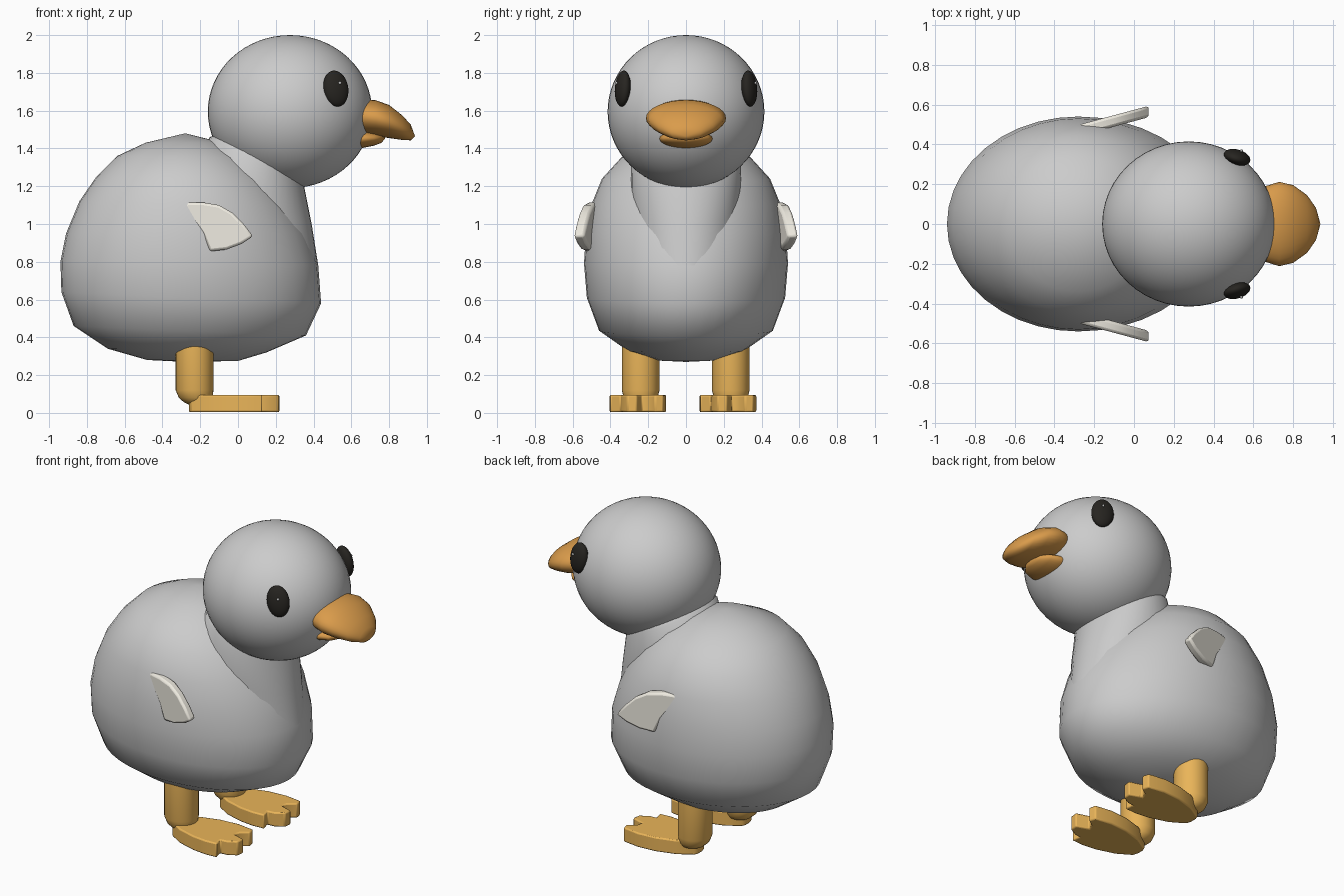
import bpy, bmesh, math
from mathutils import Matrix, Vector

if "Cube" in bpy.data.objects:
    bpy.data.objects.remove(bpy.data.objects["Cube"])


def material(name, rgb):
    m = bpy.data.materials.new(name)
    m.diffuse_color = (*rgb, 1)
    m.use_nodes = True
    m.node_tree.nodes["Principled BSDF"].inputs["Base Color"].default_value = m.diffuse_color
    return m


ORANGE = material("beak_orange", (0.70, 0.33, 0.07))
YELLOW = material("foot_orange", (0.82, 0.46, 0.10))
BLACK = material("eye_black", (0.02, 0.018, 0.015))
WHITE = material("glint_white", (1, 1, 1))
CREAM = material("wing_cream", (0.85, 0.82, 0.74))


def finish(name, bm, mat=None, bevel=0, angle=40):
    bmesh.ops.recalc_face_normals(bm, faces=bm.faces)
    me = bpy.data.meshes.new(name)
    bm.to_mesh(me)
    bm.free()
    me.shade_smooth()
    me.set_sharp_from_angle(angle=math.radians(angle))
    ob = bpy.data.objects.new(name, me)
    bpy.context.collection.objects.link(ob)
    if mat:
        me.materials.append(mat)
    if bevel:
        b = ob.modifiers.new("bevel", 'BEVEL')
        b.width, b.segments = bevel, 2
        b.limit_method = 'ANGLE'
        b.angle_limit = math.radians(40)
    return ob


def skin(name, rings, mat=None, poles=(None, None)):
    """Skin closed rings of points, ending in a pole point or a flat cap."""
    bm = bmesh.new()
    loops = [[bm.verts.new(p) for p in r] for r in rings]
    n = len(loops[0])
    for a, b in zip(loops, loops[1:]):
        for i in range(n):
            j = (i + 1) % n
            bm.faces.new((a[i], a[j], b[j], b[i]))
    for loop, pole in ((loops[0], poles[0]), (loops[-1], poles[1])):
        if pole:
            v = bm.verts.new(pole)
            for i in range(n):
                bm.faces.new((loop[i], loop[(i + 1) % n], v))
        else:
            bm.faces.new(loop)
    return finish(name, bm, mat, angle=60)


def level_ring(xb, zb, xf, zf, hy, mid=None, n=40):
    """Egg-shaped ring given by its back point, front point and half width."""
    mid = (xb + xf) / 2 if mid is None else mid
    pts = []
    for i in range(n):
        c, s = math.cos(2 * math.pi * i / n), math.sin(2 * math.pi * i / n)
        x = mid + c * ((xf - mid) if c > 0 else (mid - xb))
        pts.append((x, hy * s, (zb + zf) / 2 + c * (zf - zb) / 2))
    return pts


def upright_ring(x, z0, z1, hy, n=32):
    return [(x, hy * math.cos(2 * math.pi * i / n),
             (z0 + z1) / 2 + (z1 - z0) / 2 * math.sin(2 * math.pi * i / n)) for i in range(n)]


def ball(name, loc, radii, mat=None, rot=Matrix(), u=32, v=20):
    bm = bmesh.new()
    bmesh.ops.create_uvsphere(bm, u_segments=u, v_segments=v, radius=1)
    bm.transform(Matrix.Translation(loc) @ rot @ Matrix.Diagonal((*radii, 1)))
    return finish(name, bm, mat, angle=180)


def plate(name, lower, upper, mat, bevel):
    """Solid between two matching outlines."""
    bm = bmesh.new()
    a = [bm.verts.new(p) for p in lower]
    b = [bm.verts.new(p) for p in upper]
    bm.faces.new(a)
    bm.faces.new(b)
    for i in range(len(a)):
        j = (i + 1) % len(a)
        bm.faces.new((a[i], a[j], b[j], b[i]))
    return finish(name, bm, mat, bevel)


# body
BODY = [(-.48, .28, .00, .275, .15), (-.69, .34, .15, .32, .31), (-.87, .46, .36, .41, .46),
        (-.935, .64, .44, .58, .525), (-.94, .80, .425, .78, .54), (-.91, .95, .37, .95, .53),
        (-.84, 1.12, .30, 1.09, .50), (-.75, 1.25, .20, 1.23, .445),
        (-.64, 1.36, .07, 1.35, .34), (-.49, 1.43, -.08, 1.43, .19)]
skin("body", [level_ring(*r, mid=-.28) for r in BODY], poles=((-.28, 0, .27), (-.28, 0, 1.48)))

# neck, tilted up into the head
NECK = [(-.35, .90, .425, .78, .28), (-.25, 1.20, .39, 1.00, .29),
        (-.15, 1.46, .35, 1.20, .29), (-.05, 1.50, .32, 1.30, .25)]
skin("neck", [level_ring(*r) for r in NECK])

# head
ball("head", (.275, 0, 1.595), (.435, .415, .405), u=48, v=32)

# upper and lower beak
UPPER = [(.60, 1.49, 1.65, .15), (.66, 1.475, 1.66, .19), (.73, 1.465, 1.655, .212),
         (.80, 1.455, 1.63, .195), (.87, 1.445, 1.575, .145), (.915, 1.443, 1.525, .08)]
skin("upper_beak", [upright_ring(*r) for r in UPPER], ORANGE, (None, (.937, 0, 1.465)))
LOWER = [(.58, 1.40, 1.50, .13), (.66, 1.403, 1.50, .14), (.72, 1.415, 1.49, .12),
         (.76, 1.43, 1.48, .07)]
skin("lower_beak", [upright_ring(*r) for r in LOWER], ORANGE, (None, (.78, 0, 1.455)))

# eyes and wings, mirrored left and right
WING = [(-.32, 1.10), (-.26, 1.115), (-.19, 1.115), (-.10, 1.10), (-.03, 1.06), (.03, 1.00),
        (.08, .935), (.02, .895), (-.06, .865), (-.15, .855), (-.19, .95), (-.25, 1.03)]
for s, side in ((-1, "right"), (1, "left")):
    turn = Matrix.Rotation(math.radians(-18 * s), 4, 'Z') @ Matrix.Rotation(math.radians(6 * s), 4, 'X') \
        @ Matrix.Rotation(math.radians(-8), 4, 'Y')
    ball(side + "_eye", (.518, .335 * s, 1.717), (.068, .038, .096), BLACK, turn)
    ball(side + "_eye_glint", (.54, .368 * s, 1.747), (.008, .006, .008), WHITE, u=12, v=8)
    outer = [(x, s * (.49 + .27 * (x + .31)), z) for x, z in WING]
    inner = [(x, y - .057 * s, z) for x, y, z in outer]
    plate(side + "_wing", inner, outer, CREAM, .014)

# legs and webbed feet, copied sideways
FOOT = [(-.26, -.03), (-.25, -.065), (-.16, -.12), (-.04, -.155), (.05, -.165), (.13, -.16),
        (.115, -.105), (.16, -.10), (.215, -.07), (.22, -.02), (.14, .005), (.15, .04), (.20, .075),
        (.19, .12), (.08, .135), (-.04, .125), (-.16, .09), (-.25, .035), (-.26, .01)]
for y0, side in ((-.24, "right"), (.237, "left")):
    rings = [[(-.23 + r * math.cos(a * math.pi / 16) + dx, y0 + r * math.sin(a * math.pi / 16), z)
              for a in range(32)]
             for z, r, dx in ((.04, .04, .02), (.055, .07, .015), (.08, .089, .006), (.12, .1, 0), (.36, .1, 0))]
    skin(side + "_leg", rings, YELLOW)
    plate(side + "_foot", [(x, y0 + y, .004) for x, y in FOOT],
          [(x, y0 + y, .095) for x, y in FOOT], YELLOW, .008)
